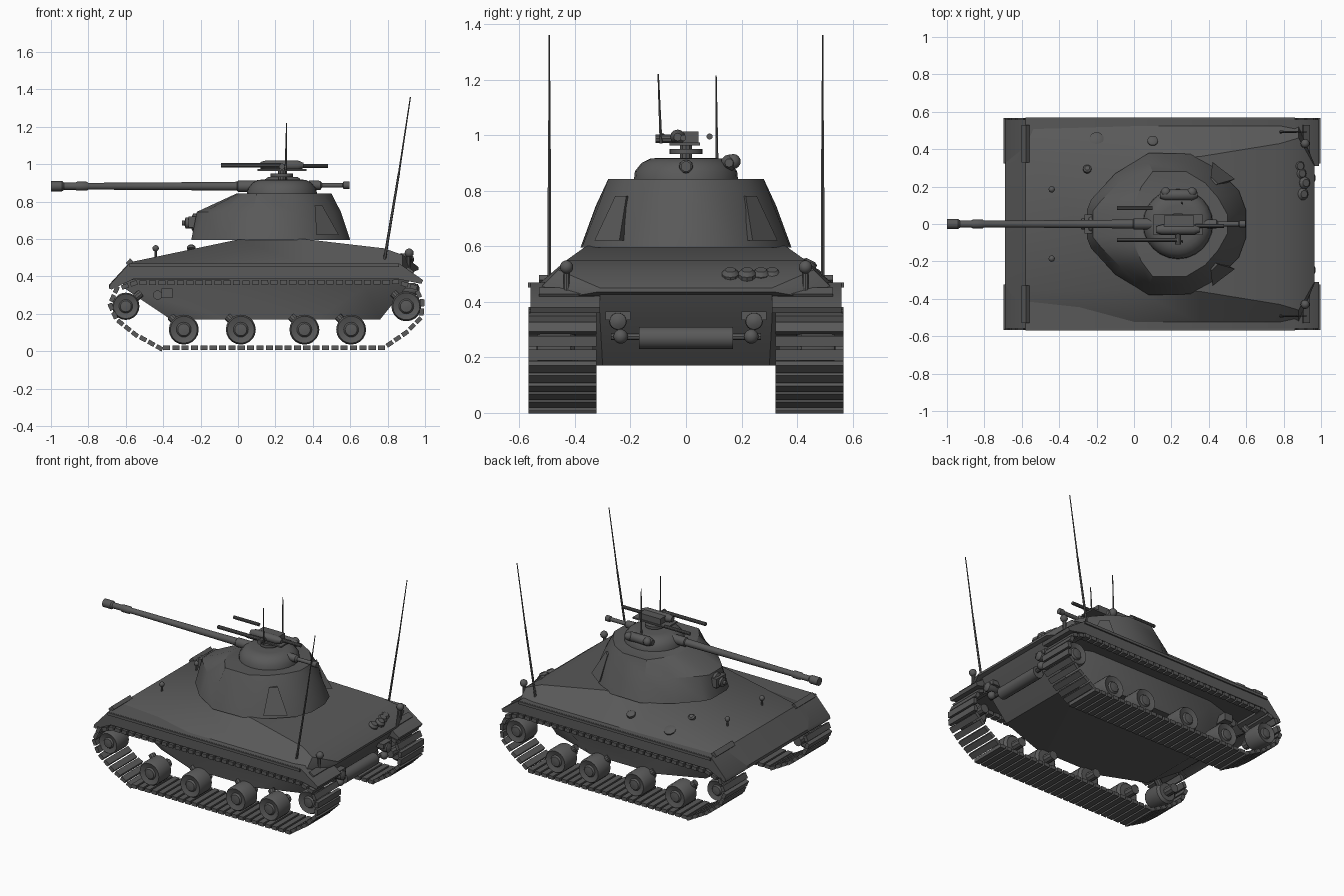
import bpy, bmesh, math
from mathutils import Vector, Matrix

cube = bpy.data.objects.get("Cube")
if cube:
    bpy.data.objects.remove(cube, do_unlink=True)

paint = bpy.data.materials.new("dark grey paint")
paint.use_nodes = True
grey = (0.1, 0.1, 0.1, 1)
paint.diffuse_color = grey
paint.node_tree.nodes["Principled BSDF"].inputs["Base Color"].default_value = grey
parts = []


def finish(name, bm):
    bmesh.ops.recalc_face_normals(bm, faces=bm.faces)
    mesh = bpy.data.meshes.new(name)
    bm.to_mesh(mesh)
    bm.free()
    mesh.materials.append(paint)
    obj = bpy.data.objects.new(name, mesh)
    bpy.context.collection.objects.link(obj)
    parts.append(obj)
    return obj


def loft(name, rings):
    """Skin a stack of closed rings and cap both ends."""
    bm = bmesh.new()
    loops = [[bm.verts.new(p) for p in ring] for ring in rings]
    count = len(loops[0])
    for low, high in zip(loops, loops[1:]):
        for i in range(count):
            j = (i + 1) % count
            bm.faces.new((low[i], low[j], high[j], high[i]))
    bm.faces.new(loops[0])
    bm.faces.new(loops[-1])
    return finish(name, bm)


def mirrored_loft(name, outlines):
    """Skin level outlines given as (height, half outline)."""
    return loft(name, [[(x, y, z) for x, y in half] + [(x, -y, z) for x, y in reversed(half)]
                       for z, half in outlines])


def prism(name, profile, y0, y1):
    """Extrude a side profile across the width."""
    return loft(name, [[(x, y, z) for x, z in profile] for y in (y0, y1)])


def box(name, centre, size, tilt=0):
    bm = bmesh.new()
    place = (Matrix.Translation(centre) @ Matrix.Rotation(tilt, 4, "Y")
             @ Matrix.Diagonal((*size, 1)))
    bmesh.ops.create_cube(bm, size=1, matrix=place)
    return finish(name, bm)


def turned(name, base, axis, profile, sides=16):
    """Revolve (distance, radius) pairs about an axis from a base point."""
    turn = Vector((0, 0, 1)).rotation_difference(Vector(axis)).to_matrix()
    rings = []
    for distance, radius in profile:
        ring = []
        for i in range(sides):
            a = math.tau * i / sides
            ring.append(Vector(base) + turn @ Vector(
                (radius * math.cos(a), radius * math.sin(a), distance)))
        rings.append(ring)
    return loft(name, rings)


def rod(name, start, end, r0, r1=None, sides=10):
    span = Vector(end) - Vector(start)
    return turned(name, start, span.normalized(),
                  [(0, r0), (span.length, r1 or r0)], sides)


def ball(name, centre, radius):
    bm = bmesh.new()
    bmesh.ops.create_uvsphere(bm, u_segments=12, v_segments=8, radius=radius,
                              matrix=Matrix.Translation(centre))
    return finish(name, bm)


# Hull: belly bulging out behind the wheels, and sloping upper deck
mirrored_loft("lower_hull", (
    (.17, [(-.36, .3), (-.07, .42), (.42, .42), (.76, .3)]),
    (.345, [(-.62, .31), (-.25, .42), (.68, .42), (.9, .31)]),
    (.44, [(-.58, .31), (-.25, .42), (.68, .42), (.95, .31)])))
deck = []
for x, low, side, wide, top, narrow in (
        (-.69, .335, .35, .32, .355, .31), (-.58, .38, .46, .52, .475, .36),
        (0, .385, .465, .53, .597, .35), (.35, .385, .465, .53, .60, .36),
        (.78, .385, .465, .53, .55, .43), (.88, .4, .455, .52, .515, .46),
        (.965, .435, .44, .32, .45, .31)):
    half = [(wide, low), (wide, side), (narrow, top)]
    deck.append([(x, y, z) for y, z in half] + [(x, -y, z) for y, z in reversed(half)])
loft("upper_hull", deck)

# Track path, resampled into evenly spaced links
path = [Vector((x, 0, z)) for x, z in (
    (-.42, .018), (-.55, .09), (-.65, .17), (-.685, .25), (-.65, .33), (-.55, .365),
    (.85, .37), (.95, .34), (.985, .26), (.98, .18), (.9, .1), (.78, .018))]
segments = list(zip(path, path[1:] + path[:1]))
pitch = .05

for side in (-1, 1):
    tag = "left" if side > 0 else "right"
    bm = bmesh.new()
    offset = 0
    for a, b in segments:
        length = (b - a).length
        direction = (b - a).normalized()
        tilt = math.atan2(-direction.z, direction.x)
        # Only the outer edge of the upper run shows below the fender
        upper = length > 1 and a.z > .3
        y, width = (.545, .045) if upper else (.445, .245)
        while offset < length:
            centre = a + direction * offset + Vector((0, side * y, 0))
            spin = Matrix.Translation(centre) @ Matrix.Rotation(tilt, 4, "Y")
            bmesh.ops.create_cube(bm, size=1, matrix=spin @ Matrix.Diagonal((.038, width, .024, 1)))
            offset += pitch
        offset -= length
    finish(tag + "_track", bm)

    # Fender with angled ends, lip and end flaps
    prism(tag + "_fender", [(-.69, .335), (-.685, .355), (-.58, .47), (.86, .47), (.99, .38),
                            (.98, .36), (.86, .385), (-.56, .385), (-.675, .33)],
          side * .31, side * .56)
    box(tag + "_fender_lip", (.14, side * .56, .46), (1.44, .018, .018))
    box(tag + "_front_flap", (-.58, side * .43, .475), (.035, .2, .025), -.8)
    box(tag + "_rear_flap", (.92, side * .43, .435), (.04, .2, .012), .6)

    # Wheels with dished hubs, axles and swing arms
    wheels = [(-.6, .24, .073, .08), (.9, .24, .08, -.07)]
    wheels += [(x, .115, .08, -.07) for x in (-.29, .015, .355, .605)]
    for i, (x, z, r, reach) in enumerate(wheels):
        turned(f"{tag}_wheel_{i}", (x, side * .4, z), (0, side, 0),
               [(0, r * .8), (.015, r), (.12, r), (.135, r * .9), (.128, r * .65),
                (.125, r * .5), (.135, r * .4), (.138, r * .1)], 20)
        rod(f"{tag}_axle_{i}", (x, side * .335, z), (x, side * .41, z), .03)
        rod(f"{tag}_swing_arm_{i}", (x, side * .43, z), (x + reach, side * .41, z + .07), .022)
    rod(tag + "_return_roller", (-.43, side * .3, .3), (-.43, side * .42, .3), .025)
    box(tag + "_side_bracket", (-.38, side * .39, .31), (.06, .1, .05))

    # Deck fittings, lamps and whip aerials
    rod(tag + "_deck_post", (-.44, side * .185, .48), (-.44, side * .185, .545), .006)
    ball(tag + "_deck_post_knob", (-.44, side * .185, .55), .017)
    rod(tag + "_corner_lamp_stem", (.91, side * .43, .43), (.91, side * .43, .52), .012)
    ball(tag + "_corner_lamp", (.915, side * .43, .525), .024)
    box(tag + "_rear_lamp_bracket", (.92, side * .245, .35), (.06, .09, .03))
    turned(tag + "_rear_lamp", (.88, side * .245, .33), (1, 0, 0),
           [(0, .02), (.04, .032), (.08, .03), (.09, .012)])
    ball(tag + "_tow_knob", (.93, side * .235, .275), .026)
    rod(tag + "_tow_pin", (.91, side * .15, .275), (.91, side * .27, .275), .014)
    foot, bend, tip = [(x, side * .492, z) for x, z in ((.78, .47), (.86, .95), (.922, 1.36))]
    rod(tag + "_aerial_base", foot, bend, .008, .006, 6)
    rod(tag + "_aerial_whip", bend, tip, .005, .003, 6)

# Rear drum and deck lids
rod("rear_drum", (.9, -.17, .27), (.9, .17, .27), .04, sides=16)
for i, (x, y, z, r) in enumerate(((-.2, .45, .505, .038), (.1, .44, .53, .028), (-.25, .29, .545, .022))):
    turned(f"deck_lid_{i}", (x, y, z), (0, .5, 1), [(0, r), (.015, r), (.022, r * .6)])
for i, (x, y) in enumerate(((.89, .16), (.9, .22), (.88, .27), (.87, .31))):
    turned(f"rear_deck_cap_{i}", (x, y, .475), (.5, 0, 1),
           [(0, .032), (.03, .032), (.045, .02)], 10)

# Turret: faceted body with sloping nose
mirrored_loft("turret", (
    (.595, [(-.25, .08), (-.23, .13), (-.1, .27), (.08, .38), (.3, .375), (.45, .29), (.56, .18), (.6, .07)]),
    (.745, [(-.22, .07), (-.18, .12), (-.07, .23), (.08, .325), (.3, .315), (.43, .25), (.51, .15), (.55, .06)]),
    (.842, [(-.01, .06), (0, .11), (.04, .2), (.1, .28), (.28, .28), (.38, .22), (.45, .14), (.5, .05)])))
for side in (-1, 1):
    tag = "left" if side > 0 else "right"
    # Wedge-shaped armour plates on the turret rear quarters
    loft(tag + "_turret_wedge", [
        [(.42, side * .33, .62), (.54, side * .24, .62), (.46, side * .2, .62)],
        [(.41, side * .255, .78), (.45, side * .215, .78), (.42, side * .2, .78)]])

# Turret nose: mantlet collar and stub gun
turned("turret_stub_gun", (-.18, 0, .685), (-1, 0, 0),
       [(0, .055), (.06, .05), (.07, .03), (.1, .03), (.105, .014), (.12, .014)])
box("turret_nose_bar", (-.245, 0, .69), (.04, .1, .06))

# Cupola and main gun with muzzle brake
turned("cupola", (.235, 0, .835), (0, 0, 1),
       [(0, .188), (.035, .184), (.065, .16), (.08, .13), (.083, .1)], 24)
turned("main_gun", (.12, 0, .882), (-1, 0, 0),
       [(0, .03), (.12, .03), (.125, .024), (.3, .022), (.92, .018), (.93, .024), (.98, .024),
        (.99, .019), (1.05, .019), (1.06, .027), (1.12, .027)])
turned("rear_gun", (.38, 0, .887), (1, 0, 0),
       [(0, .026), (.06, .024), (.07, .013), (.18, .013), (.185, .019), (.215, .019)], 12)
rod("cupola_ring", (.235, 0, .932), (.235, 0, .95), .06, sides=20)
rod("cupola_pivot", (.235, 0, .9), (.235, 0, .98), .022)

# Roof weapon mount
box("mount_tray", (.235, -.005, .968), (.26, .11, .01))
box("mount_body", (.24, 0, .99), (.16, .09, .045))
turned("mount_pod", (.12, -.03, .993), (1, 0, 0),
       [(0, .018), (.03, .027), (.2, .027), (.23, .014)], 12)
rod("mount_cross_tube", (.235, -.11, .987), (.235, -.04, .987), .016)
rod("mount_barrel_right", (-.09, -.085, .995), (.23, -.085, .995), .012)
rod("mount_barrel_left", (-.09, .085, .995), (.1, .085, .995), .011)
rod("mount_rear_tube", (.33, -.01, .99), (.48, -.01, .99), .011)
turned("roof_pod", (.14, .155, .9), (1, 0, 0), [(0, .018), (.03, .03), (.17, .03), (.2, .015)], 12)
for x in (.17, .31):
    ball("roof_pod_knob", (x, .17, .905), .027)
rod("roof_aerial_left", (.255, .112, .88), (.26, .108, 1.215), .006, .003, 6)
rod("roof_aerial_right", (.255, -.09, .97), (.26, -.1, 1.22), .006, .003, 6)

# Smooth round parts, keep hard edges
bpy.ops.object.select_all(action="DESELECT")
for obj in parts:
    obj.select_set(True)
bpy.context.view_layer.objects.active = parts[0]
bpy.ops.object.shade_smooth_by_angle(angle=math.radians(35))
